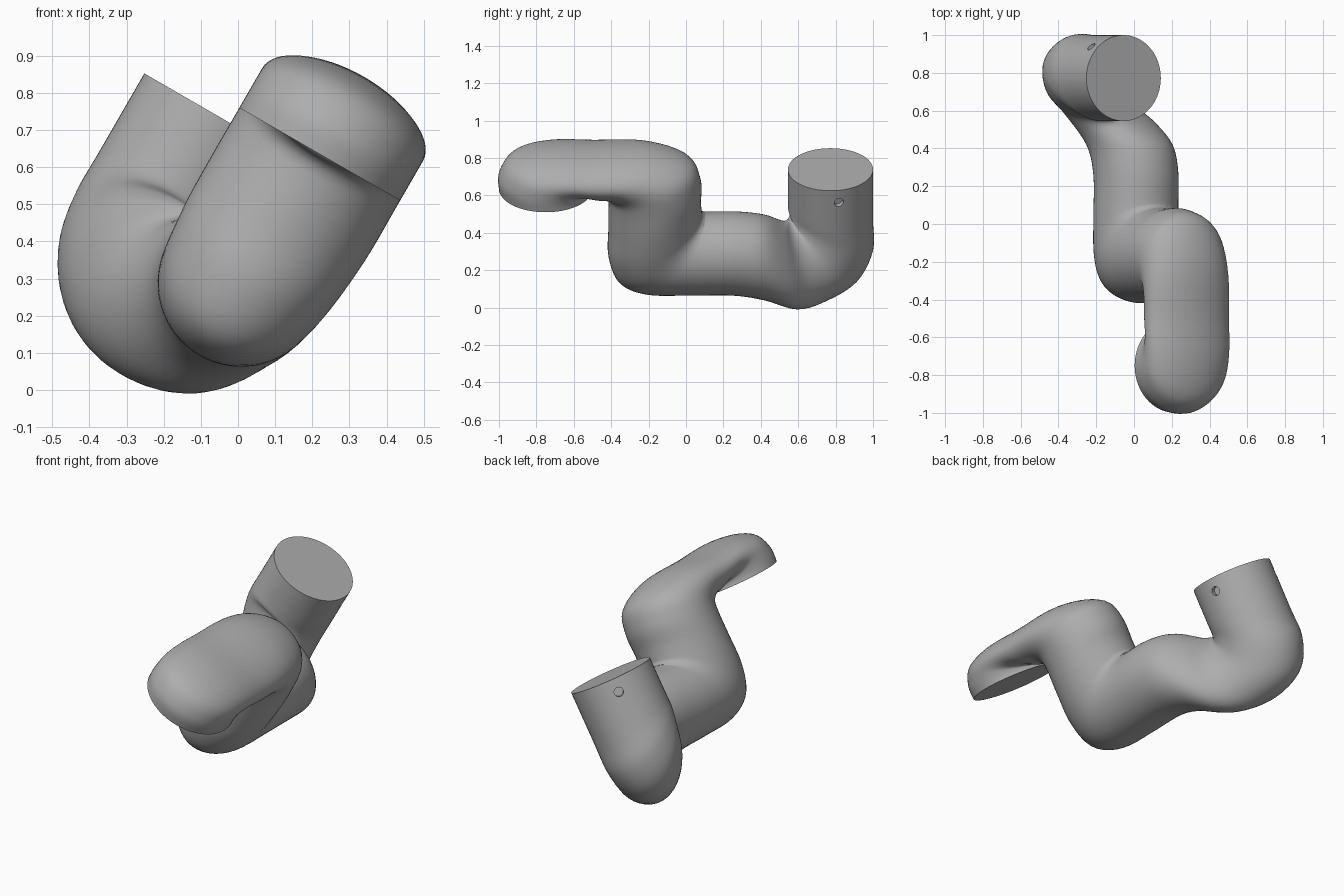
import bpy, bmesh, math
from mathutils import Vector

if "Cube" in bpy.data.objects:
    bpy.data.objects.remove(bpy.data.objects["Cube"])

# Leaning frame: W across the pipe, U up along its legs
W = Vector((0.866, 0, -0.5))
U = Vector((0.5, 0, 0.866))


def place(y, w, u):
    return W * w + U * u + Vector((0, y, 0))


grey = bpy.data.materials.new("pipe_grey")
grey.use_nodes = True
grey.diffuse_color = (0.42, 0.42, 0.42, 1)
grey.node_tree.nodes["Principled BSDF"].inputs["Base Color"].default_value = (0.42, 0.42, 0.42, 1)

# Stations along the pipe: side A (y, u), side B (y, u), sideways shift, half width
stations = [
    (-1.0, .66, -.5, .66, -.127, .25),      # lower-facing open end
    (-1.0, .75, -.5, .67, -.127, .25),
    (-.93, .85, -.5, .675, -.127, .25),
    (-.75, .895, -.49, .67, -.127, .25),    # flattened top arm
    (-.5, .895, -.47, .655, -.127, .25),
    (-.2, .895, -.44, .645, -.127, .25),
    (.02, .825, -.42, .62, -.127, .25),
    (.08, .70, -.415, .57, -.127, .25),     # middle leg
    (.08, .58, -.415, .42, -.127, .25),
    (.085, .51, -.415, .25, -.13, .245),
    (.09, .495, -.36, .1, -.133, .235),
    (.1, .485, -.22, .035, -.136, .227),
    (.12, .48, 0, .03, -.136, .225),        # lower arm
    (.28, .48, .25, .03, -.136, .225),
    (.42, .45, .42, -.01, -.155, .228),
    (.52, .37, .6, -.105, -.225, .235),
    (.55, .35, .76, -.115, -.33, .235),     # rear elbow
    (.555, .36, .92, -.04, -.395, .23),
    (.545, .38, 1.0, .12, -.417, .2275),
    (.545, .44, 1.0, .3, -.417, .2275),     # rear leg
    (.545, .612, 1.0, .612, -.417, .2275),
]


def spline(a, b, c, d, t):
    return 0.5 * (2 * b + (c - a) * t + (2 * a - 5 * b + 4 * c - d) * t * t
                  + (3 * b - a - 3 * c + d) * t ** 3)


def smooth_path(points, steps):
    path = []
    last = len(points) - 1
    for i in range(last):
        four = [points[max(0, min(last, i + k))] for k in (-1, 0, 1, 2)]
        for s in range(steps):
            path.append([spline(*v, s / steps) for v in zip(*four)])
    return path + [list(points[-1])]


# Loft oval rings through the stations
SIDES = 64
bm = bmesh.new()
rings = []
for ya, ua, yb, ub, w, half in smooth_path(stations, 5):
    side_a, side_b = place(ya, w, ua), place(yb, w, ub)
    middle, reach = (side_a + side_b) / 2, (side_a - side_b) / 2
    ring = []
    for i in range(SIDES):
        a = math.tau * i / SIDES
        ring.append(bm.verts.new(middle + reach * math.cos(a) + W * half * math.sin(a)))
    rings.append(ring)
for r, s in zip(rings, rings[1:]):
    for i in range(SIDES):
        j = (i + 1) % SIDES
        bm.faces.new((r[i], r[j], s[j], s[i]))
bm.faces.new(rings[0])
bm.faces.new(rings[-1])
bmesh.ops.recalc_face_normals(bm, faces=bm.faces)
mesh = bpy.data.meshes.new("bent_pipe")
bm.to_mesh(mesh)
bm.free()
mesh.materials.append(grey)
pipe = bpy.data.objects.new("bent_pipe", mesh)
bpy.context.collection.objects.link(pipe)
bpy.context.view_layer.objects.active = pipe

# Small screw holes near the rear rim
for degrees in (11.5, 132.5):
    a = math.radians(degrees)
    outward = W * math.cos(a) + Vector((0, math.sin(a), 0))
    bpy.ops.mesh.primitive_cylinder_add(
        vertices=20, radius=0.025, depth=0.08,
        location=place(.772, -.417, .537) + outward * 0.2375,
        rotation=outward.to_track_quat('Z', 'Y').to_euler())
    cutter = bpy.context.object
    cutter.name = "screw_hole_cutter"
    cutter.hide_render = True
    cutter.data.materials.append(grey)
    bpy.context.view_layer.objects.active = pipe
    cut = pipe.modifiers.new("screw_hole", 'BOOLEAN')
    cut.operation = 'DIFFERENCE'
    cut.object = cutter
    bpy.ops.object.modifier_apply(modifier=cut.name)
    bpy.data.objects.remove(cutter)

bpy.ops.object.select_all(action='DESELECT')
pipe.select_set(True)
bpy.context.view_layer.objects.active = pipe
bpy.ops.object.shade_smooth_by_angle(angle=math.radians(40))
